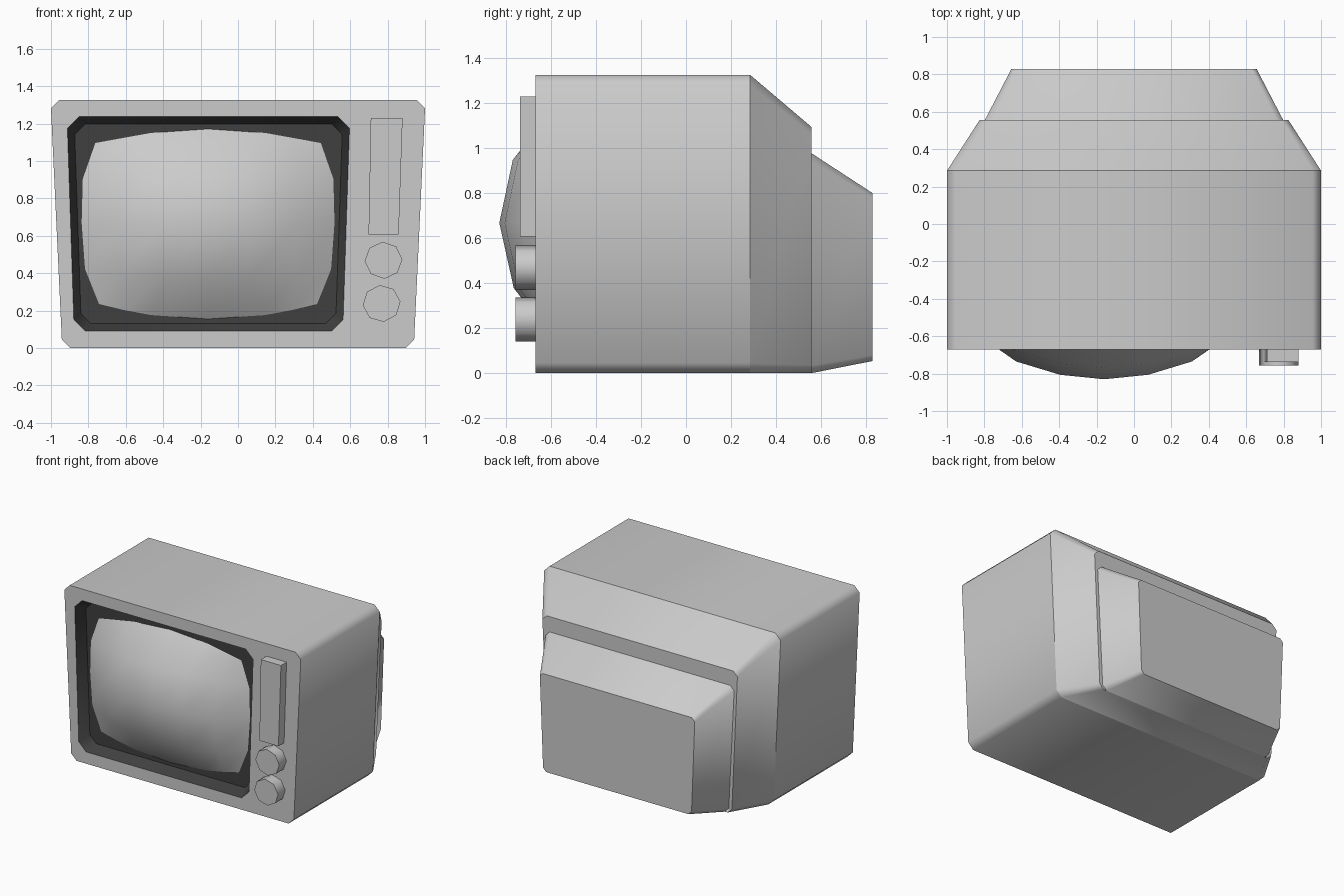
import bpy, bmesh, math

if "Cube" in bpy.data.objects:
    bpy.data.objects.remove(bpy.data.objects["Cube"])

dark = bpy.data.materials.new("dark_recess")
dark.diffuse_color = (0.05, 0.05, 0.05, 1)
dark.use_nodes = True
dark.node_tree.nodes["Principled BSDF"].inputs["Base Color"].default_value = dark.diffuse_color


def finish(name, bm, mat=None):
    me = bpy.data.meshes.new(name)
    bm.to_mesh(me)
    bm.free()
    ob = bpy.data.objects.new(name, me)
    bpy.context.collection.objects.link(ob)
    if mat:
        me.materials.append(mat)
    return ob


def octagon(y, wt, wb, z0, z1, c, cx=0.0):
    """Chamfered trapezoid, counter-clockwise seen from the front."""
    half = [(wb - c, z0), (wb, z0 + c), (wt, z1 - c), (wt - c, z1)]
    pts = half + [(-x, z) for x, z in reversed(half)]
    return [(x + cx, y, z) for x, z in pts]


def loft(name, rings, cap_first, cap_last, mat=None):
    """Skin rings; edges along the loft are smooth, ring edges sharp."""
    bm = bmesh.new()
    vs = [[bm.verts.new(p) for p in r] for r in rings]
    n = len(rings[0])
    for a, b in zip(vs, vs[1:]):
        for i in range(n):
            j = (i + 1) % n
            bm.faces.new((a[i], b[i], b[j], a[j])).smooth = True
    if cap_first:
        bm.faces.new(vs[0])
    if cap_last:
        bm.faces.new(vs[-1][::-1])
    for r in vs:
        for i in range(n):
            e = bm.edges.get((r[i], r[(i + 1) % n]))
            e.smooth = False
    return finish(name, bm, mat)


# Casing: front frame, box, tapered back and stepped tube cover
opening = octagon(-0.67, 0.754, 0.72, 0.09, 1.237, 0.062, -0.158)
loft("casing", [
    opening,
    octagon(-0.67, 1.0, 0.942, 0.0, 1.326, 0.045),
    octagon(0.285, 1.0, 0.942, 0.0, 1.326, 0.045),
    octagon(0.557, 0.825, 0.778, 0.0, 1.095, 0.036),
    octagon(0.557, 0.797, 0.752, 0.0, 0.978, 0.034),
    octagon(0.83, 0.655, 0.628, 0.054, 0.80, 0.026),
], False, True)

# Dark recess around the screen
loft("screen_recess", [
    octagon(-0.59, 0.715, 0.682, 0.13, 1.197, 0.055, -0.158),
    opening,
], True, False, dark)

# Bulging screen: rows of half-width points mirrored about its centre
rows = [
    [(0, -0.513), (0.305, -0.492), (0.45, -0.465), (0.583, -0.433)],
    [(0, -0.29), (0.235, -0.29), (0.47, -0.28), (0.658, -0.246)],
    [(0, 0), (0.235, 0), (0.47, 0), (0.676, 0)],
    [(0, 0.28), (0.235, 0.28), (0.47, 0.27), (0.67, 0.236)],
    [(0, 0.503), (0.305, 0.482), (0.45, 0.456), (0.603, 0.428)],
]
bm = bmesh.new()
grid = []
for r, half in enumerate(rows):
    full = [(-x, z) for x, z in half[:0:-1]] + half
    line = []
    for k, (x, z) in enumerate(full):
        rim = r in (0, 4) or k in (0, 6)
        y = -0.592 if rim else -0.83 + 0.43 * x * x + 0.765 * z * z
        line.append(bm.verts.new((x - 0.16, y, z + 0.668)))
    grid.append(line)
for a, b in zip(grid, grid[1:]):
    for i in range(6):
        bm.faces.new((a[i], a[i + 1], b[i + 1], b[i])).smooth = True
finish("screen", bm)

# Speaker panel
panel = [(0.698, 0.607), (0.859, 0.607), (0.88, 1.23), (0.71, 1.23)]
ob = loft("speaker_panel", [[(x, y, z) for x, z in panel] for y in (-0.738, -0.66)],
          True, True)
for p in ob.data.polygons:
    p.use_smooth = False

# Two eight-sided knobs
for name, x, z, turn in (("upper_knob", 0.778, 0.469, 3), ("lower_knob", 0.768, 0.238, 6)):
    angles = [math.radians(turn + 45 * i) for i in range(8)]
    loft(name, [[(x + 0.101 * math.cos(a), y, z + 0.099 * math.sin(a)) for a in angles]
                for y in (-0.757, -0.66)], True, True)
